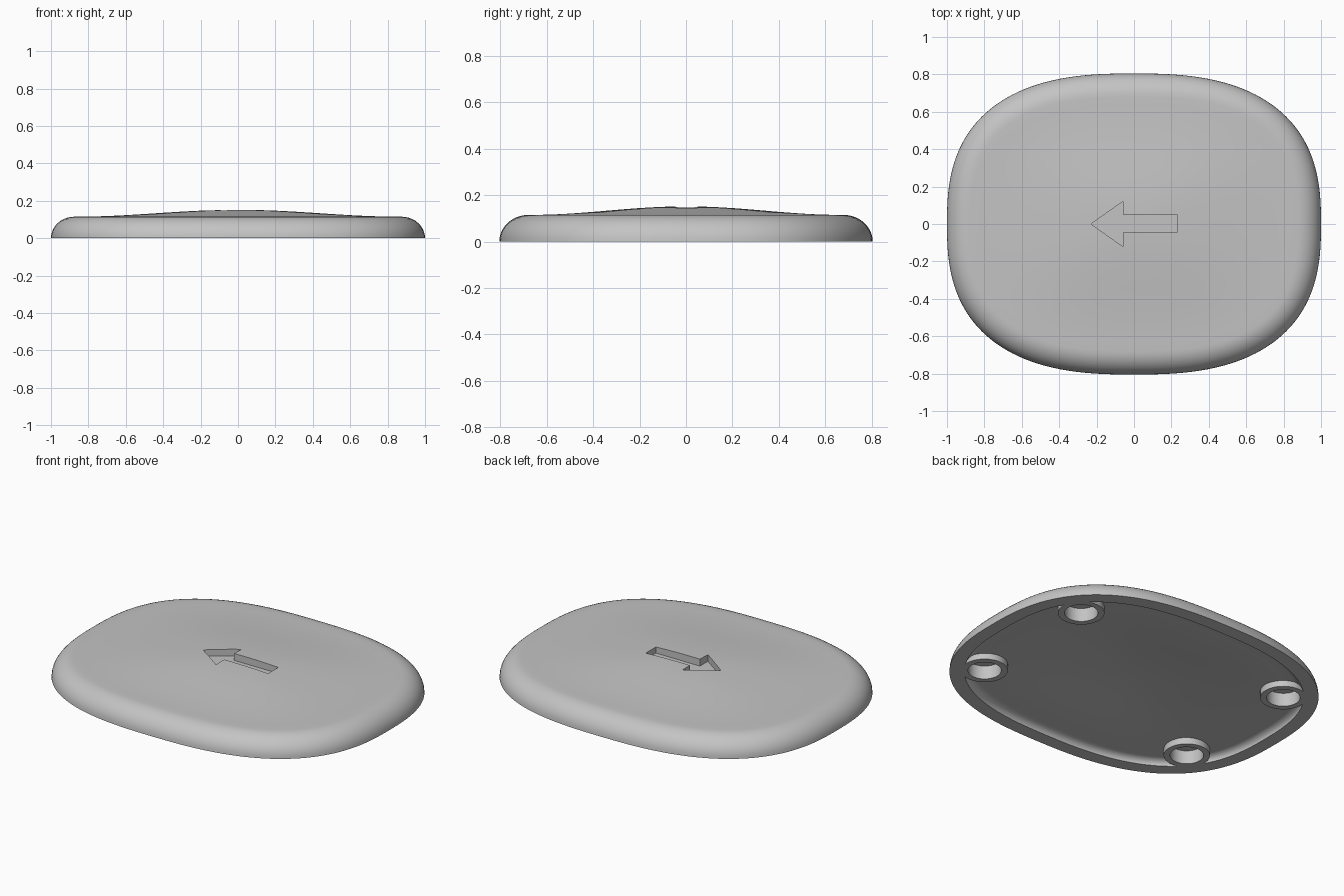
import bpy, bmesh, math
from mathutils import Vector

if "Cube" in bpy.data.objects:
    bpy.data.objects.remove(bpy.data.objects["Cube"])

N = 144                                  # segments around the outline
A, B, P = 1.0, 0.805, 2.6                # half length, half width, roundness
EDGE_H, DOME_H, FILLET, WALL = 0.115, 0.037, 0.125, 0.08

grey = bpy.data.materials.new("plain_grey")
grey.diffuse_color = (0.55, 0.55, 0.55, 1)
grey.use_nodes = True
grey.node_tree.nodes["Principled BSDF"].inputs["Base Color"].default_value = grey.diffuse_color


def outline(inset):
    """Rounded outline moved inward along its normals."""
    pts = []
    for i in range(N):
        a = 2 * math.pi * i / N
        c, s = math.cos(a), math.sin(a)
        x = A * math.copysign(abs(c) ** (2 / P), c)
        y = B * math.copysign(abs(s) ** (2 / P), s)
        n = Vector((math.copysign(abs(x / A) ** (P - 1), x) / A,
                    math.copysign(abs(y / B) ** (P - 1), y) / B)).normalized()
        pts.append(Vector((x, y)) - n * inset)
    return pts


def dome(t):
    return EDGE_H + DOME_H / 2 * (1 + math.cos(math.pi * t))


def make(name, bm):
    bmesh.ops.recalc_face_normals(bm, faces=bm.faces)
    me = bpy.data.meshes.new(name)
    bm.to_mesh(me)
    bm.free()
    ob = bpy.data.objects.new(name, me)
    bpy.context.collection.objects.link(ob)
    me.materials.append(grey)
    return ob


def cylinders(name, radius, z0, z1):
    bm = bmesh.new()
    for sx in (-1, 1):
        for sy in (-1, 1):
            v = bmesh.ops.create_cone(bm, cap_ends=True, segments=48, radius1=radius,
                                      radius2=radius, depth=z1 - z0)["verts"]
            bmesh.ops.translate(bm, verts=v, vec=(sx * 0.711, sy * 0.405, (z0 + z1) / 2))
    return make(name, bm)


# Rings from the top centre, over the rounded edge, under the rim, to the ceiling centre
rings = []
base = outline(FILLET)
STEPS = 16
for k in range(1, STEPS):
    rings.append([(*(p * k / STEPS), dome(k / STEPS)) for p in base])
for k in range(11):
    a = math.pi / 2 * k / 10
    rings.append([(*p, EDGE_H * math.cos(a)) for p in outline(FILLET * (1 - math.sin(a)))])
for k in range(9):
    a = math.pi / 2 * k / 8
    inset = WALL + (FILLET - WALL) * (1 - math.cos(a))
    rings.append([(*p, (EDGE_H - WALL) * math.sin(a)) for p in outline(inset)])
for k in range(STEPS - 1, 0, -1):
    rings.append([(*(p * k / STEPS), dome(k / STEPS) - WALL) for p in base])

bm = bmesh.new()
loops = [[bm.verts.new(p) for p in ring] for ring in rings]
for r, q in zip(loops, loops[1:]):
    for i in range(N):
        j = (i + 1) % N
        bm.faces.new((r[i], q[i], q[j], r[j]))
for loop, z in ((loops[0], dome(0)), (loops[-1], dome(0) - WALL)):
    pole = bm.verts.new((0, 0, z))
    for i in range(N):
        bm.faces.new((pole, loop[i], loop[(i + 1) % N]))
cover = make("cover", bm)

# Round sockets under the cover
bosses = cylinders("socket_bosses", 0.125, 0, 0.07)
holes = cylinders("socket_holes", 0.09, -0.05, 0.08)

# Arrow recess
bm = bmesh.new()
arrow = [(-0.23, 0), (-0.06, -0.12), (-0.06, -0.045), (0.23, -0.045),
         (0.23, 0.05), (-0.06, 0.05), (-0.06, 0.12)]
face = bm.faces.new([bm.verts.new((x, y, 0.11)) for x, y in arrow])
ext = bmesh.ops.extrude_face_region(bm, geom=[face])["geom"]
bmesh.ops.translate(bm, vec=(0, 0, 0.1),
                    verts=[g for g in ext if isinstance(g, bmesh.types.BMVert)])
arrow_cut = make("arrow_cutter", bm)

# Combine the parts into one solid
for op, tool in (("UNION", bosses), ("DIFFERENCE", holes), ("DIFFERENCE", arrow_cut)):
    m = cover.modifiers.new(op.lower(), "BOOLEAN")
    m.operation, m.object, m.solver = op, tool, "EXACT"
deps = bpy.context.evaluated_depsgraph_get()
solid = bpy.data.meshes.new_from_object(cover.evaluated_get(deps))
cover.modifiers.clear()
cover.data = solid
for tool in (bosses, holes, arrow_cut):
    bpy.data.objects.remove(tool)

bpy.context.view_layer.objects.active = cover
cover.select_set(True)
bpy.ops.object.shade_smooth_by_angle(angle=math.radians(30))
